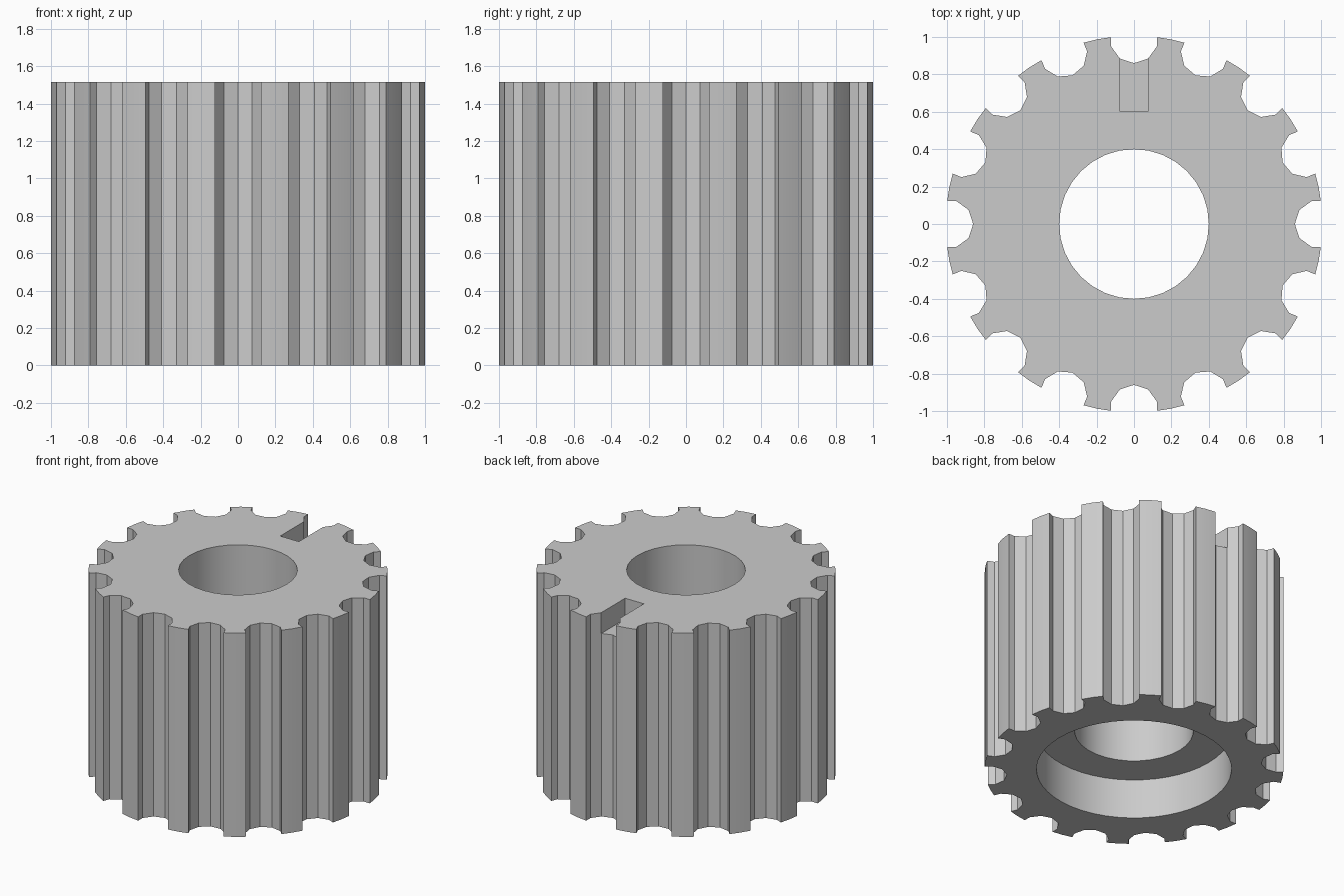
import bpy
from math import radians, cos, sin, pi

cube = bpy.data.objects.get("Cube")
if cube:
    bpy.data.objects.remove(cube, do_unlink=True)

HEIGHT = 1.515
GROOVES = 16

steel = bpy.data.materials.new("grey_steel")
steel.use_nodes = True
steel.diffuse_color = (0.6, 0.6, 0.6, 1)
steel.node_tree.nodes["Principled BSDF"].inputs["Base Color"].default_value = (0.6, 0.6, 0.6, 1)


def cylinder(name, radius, sides, bottom, top, x=0, y=0, turn=0):
    bpy.ops.mesh.primitive_cylinder_add(
        vertices=sides, radius=radius, depth=top - bottom,
        location=(x, y, (bottom + top) / 2), rotation=(0, 0, turn))
    obj = bpy.context.object
    obj.name = name
    return obj


def cut(body, cutter):
    """Subtract the cutter from the body and discard it."""
    cutter.hide_render = True
    mod = body.modifiers.new(cutter.name, 'BOOLEAN')
    mod.operation = 'DIFFERENCE'
    mod.solver = 'EXACT'
    mod.object = cutter
    bpy.ops.object.select_all(action='DESELECT')
    bpy.context.view_layer.objects.active = body
    body.select_set(True)
    bpy.ops.object.modifier_apply(modifier=mod.name)
    bpy.data.objects.remove(cutter, do_unlink=True)


# Solid drum
body = cylinder("grooved_drum", 1.007, 64, 0, HEIGHT)

# Ten-sided grooves around the rim, one corner pointing at the axis
for i in range(GROOVES):
    a = 2 * pi * i / GROOVES
    cut(body, cylinder("groove_cutter", 0.128, 10, -0.1, HEIGHT + 0.1,
                       0.988 * cos(a), 0.988 * sin(a), a + radians(90)))

# Through bore and wider recess underneath
cut(body, cylinder("bore_cutter", 0.4, 32, -0.1, HEIGHT + 0.1))
cut(body, cylinder("recess_cutter", 0.657, 48, -0.1, 0.295))

# Key slot in the top face, open to the back groove
bpy.ops.mesh.primitive_cube_add(size=1, location=(0, 0.855, HEIGHT))
slot = bpy.context.object
slot.name = "key_slot_cutter"
slot.scale = (0.154, 0.5, 0.31)
cut(body, slot)

# Material and shading
body.data.materials.clear()
body.data.materials.append(steel)
bpy.ops.object.select_all(action='DESELECT')
body.select_set(True)
bpy.context.view_layer.objects.active = body
bpy.ops.object.shade_smooth_by_angle(angle=radians(25))
